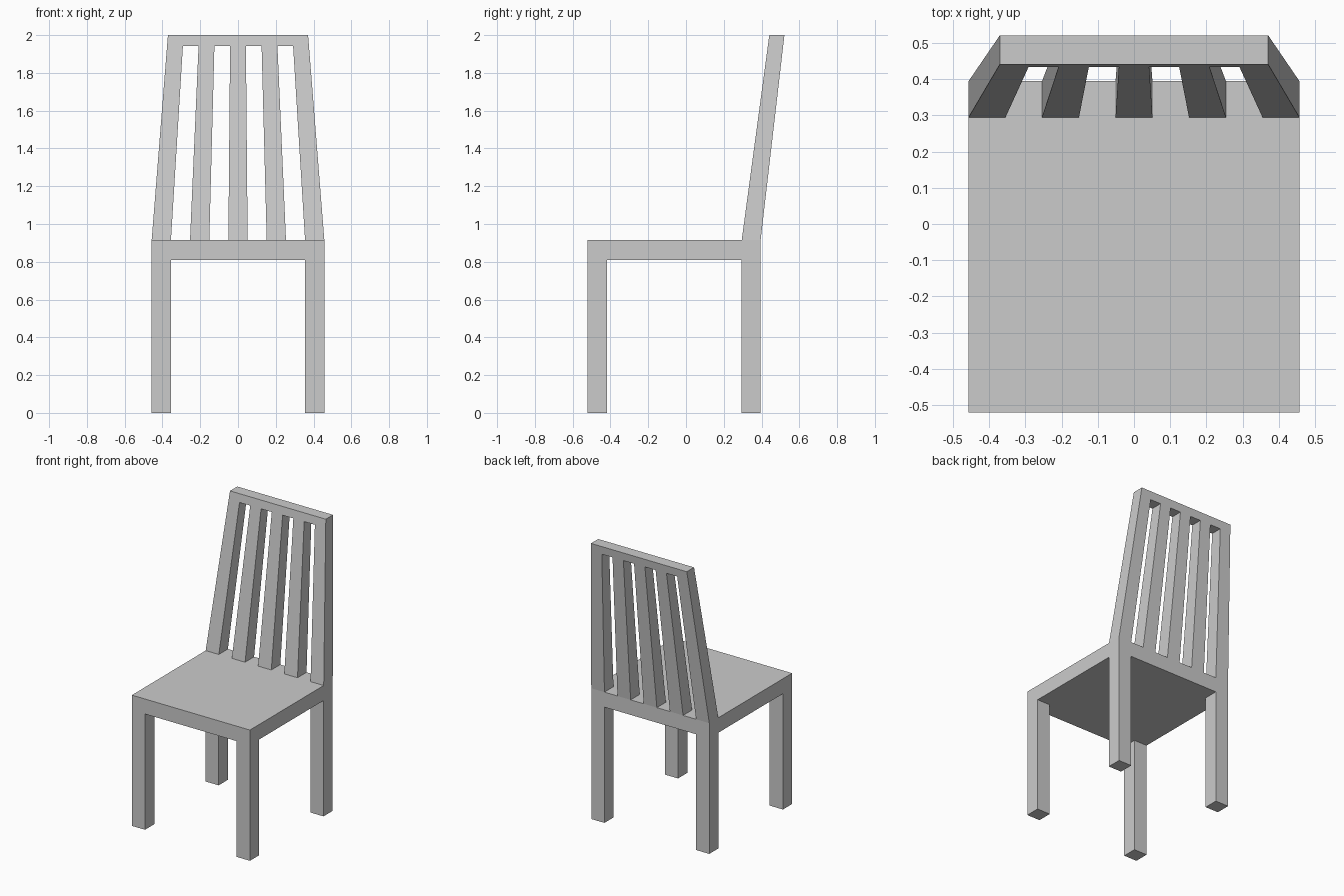
import bpy

if "Cube" in bpy.data.objects:
    bpy.data.objects.remove(bpy.data.objects["Cube"])

HALF_W, BAR = 0.457, 0.102
FRONT, REAR = -0.521, 0.395
SEAT_BOTTOM, SEAT_TOP, TOP, RAIL_BOTTOM = 0.81, 0.915, 2.0, 1.943


def prism(name, bottom, top):
    """Six-sided solid between two rectangles given as (x0, x1, y0, y1, z)."""
    verts = []
    for x0, x1, y0, y1, z in (bottom, top):
        verts += [(x0, y0, z), (x1, y0, z), (x1, y1, z), (x0, y1, z)]
    faces = [(3, 2, 1, 0), (4, 5, 6, 7)]
    faces += [(i, (i + 1) % 4, (i + 1) % 4 + 4, i + 4) for i in range(4)]
    mesh = bpy.data.meshes.new(name)
    mesh.from_pydata(verts, [], faces)
    obj = bpy.data.objects.new(name, mesh)
    bpy.context.collection.objects.link(obj)
    return obj


def box(name, x0, x1, y0, y1, z0, z1):
    return prism(name, (x0, x1, y0, y1, z0), (x0, x1, y0, y1, z1))


def back_section(x0, x1, z):
    """Cross-section of the backrest, which leans, narrows and thins upwards."""
    t = (z - SEAT_TOP) / (TOP - SEAT_TOP)
    s = 1 - t * (1 - 0.371 / HALF_W)
    return (x0 * s, x1 * s,
            REAR - 0.1 + 0.146 * t, REAR + 0.126 * t, z)


def back_part(name, x0, x1, z0, z1):
    return prism(name, back_section(x0, x1, z0), back_section(x0, x1, z1))


# Seat slab
box("seat", -HALF_W, HALF_W, FRONT, REAR, SEAT_BOTTOM, SEAT_TOP)

# Four square legs
for side, x in (("left", -HALF_W), ("right", HALF_W - BAR)):
    box(f"front_leg_{side}", x, x + BAR, FRONT, FRONT + BAR, 0, SEAT_BOTTOM)
    box(f"rear_leg_{side}", x, x + BAR, REAR - BAR, REAR, 0, SEAT_BOTTOM)

# Five tapering uprights, evenly spaced across the back
for i in range(5):
    x = -HALF_W + i * (2 * HALF_W - BAR) / 4
    name = "back_post" if i in (0, 4) else "back_slat"
    back_part(f"{name}_{i + 1}", x, x + BAR, SEAT_TOP, RAIL_BOTTOM)

# Top rail
back_part("top_rail", -HALF_W, HALF_W, RAIL_BOTTOM, TOP)
